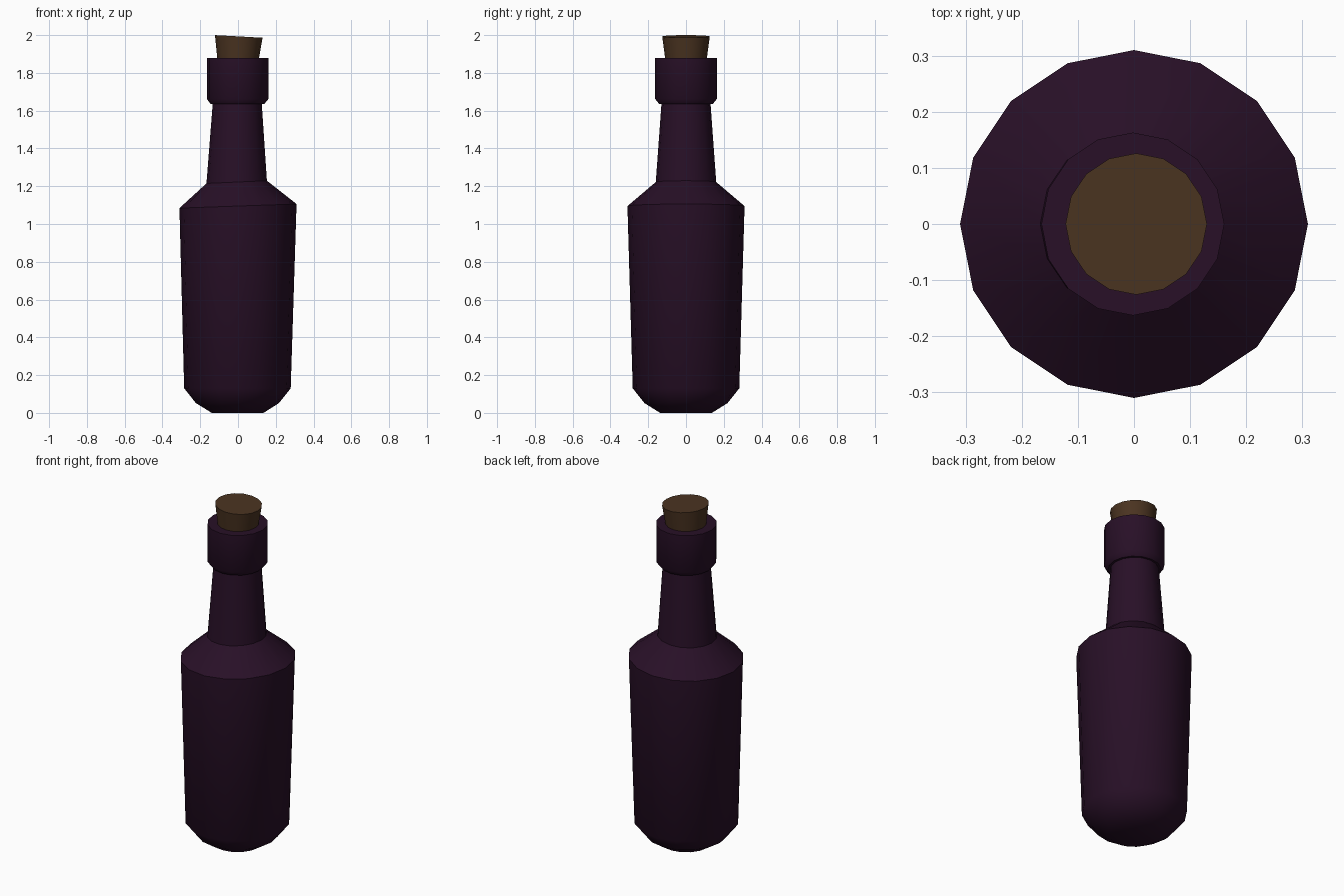
import bpy, bmesh, math

if "Cube" in bpy.data.objects:
    bpy.data.objects.remove(bpy.data.objects["Cube"])

SIDES = 16


def material(name, color):
    m = bpy.data.materials.new(name)
    m.diffuse_color = (*color, 1)
    m.use_nodes = True
    m.node_tree.nodes["Principled BSDF"].inputs["Base Color"].default_value = m.diffuse_color
    return m


def lathe(name, rings, mat, angle):
    """Skin rings of (radius, height, x offset, tilt along x) and cap both ends."""
    bm = bmesh.new()
    loops = []
    for r, z, cx, tilt in rings:
        loop = []
        for i in range(SIDES):
            a = 2 * math.pi * i / SIDES
            x = r * math.cos(a)
            loop.append(bm.verts.new((cx + x, r * math.sin(a), z + tilt * x)))
        loops.append(loop)
    for lo, hi in zip(loops, loops[1:]):
        for i in range(SIDES):
            j = (i + 1) % SIDES
            bm.faces.new((lo[i], lo[j], hi[j], hi[i]))
    bm.faces.new(loops[0][::-1])
    bm.faces.new(loops[-1])
    mesh = bpy.data.meshes.new(name)
    bm.to_mesh(mesh)
    bm.free()
    mesh.materials.append(mat)
    ob = bpy.data.objects.new(name, mesh)
    bpy.context.collection.objects.link(ob)
    bpy.ops.object.select_all(action='DESELECT')
    ob.select_set(True)
    bpy.context.view_layer.objects.active = ob
    bpy.ops.object.shade_smooth_by_angle(angle=math.radians(angle))
    return ob


glass = material("dark_purple_glass", (0.021, 0.005, 0.020))
cork = material("brown_cork", (0.070, 0.034, 0.015))

# Bottle: rounded base, flared body, slightly crooked shoulder, neck and collar
lathe("bottle", [
    (0.137, 0.0, -0.002, 0),
    (0.22, 0.052, -0.003, 0),
    (0.282, 0.13, -0.003, 0),
    (0.31, 1.095, 0.0, 0.035),
    (0.16, 1.222, -0.007, 0.045),
    (0.130, 1.635, -0.004, 0),
    (0.142, 1.635, -0.003, 0),
    (0.163, 1.662, -0.002, 0),
    (0.163, 1.88, -0.002, 0),
    (0.105, 1.88, 0.0, 0),
], glass, 40)

# Cork stopper: tapered, with a slightly tilted top
lathe("cork_stopper", [
    (0.108, 1.86, 0.0, 0),
    (0.126, 1.993, 0.004, -0.055),
], cork, 40)
